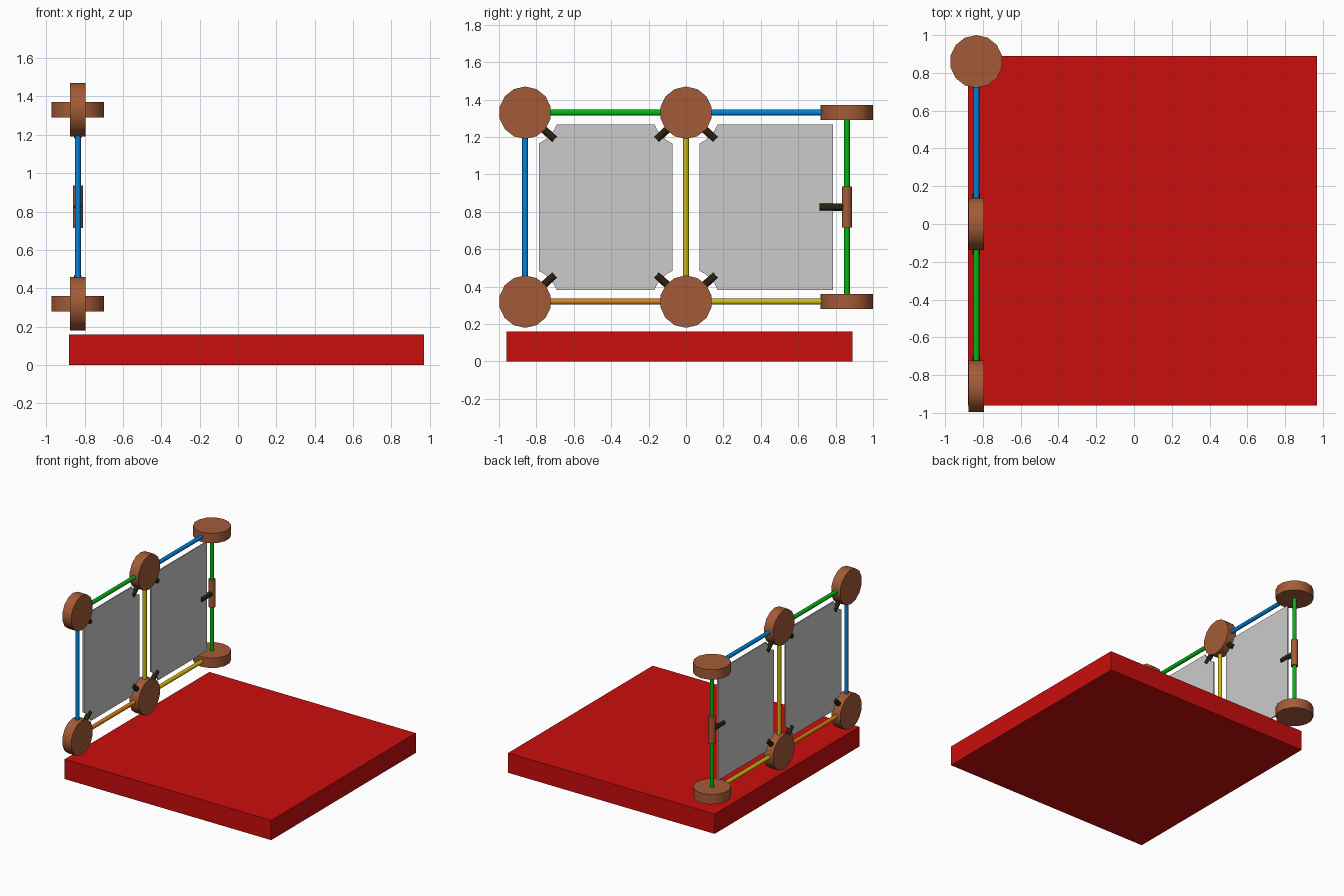
import bpy
import bmesh
from math import radians, pi, sin, cos, sqrt, atan2
from mathutils import Vector

cube = bpy.data.objects.get("Cube")
if cube:
    bpy.data.objects.remove(cube, do_unlink=True)


def material(name, r, g, b):
    m = bpy.data.materials.new(name)
    m.use_nodes = True
    m.diffuse_color = (r, g, b, 1)
    m.node_tree.nodes["Principled BSDF"].inputs["Base Color"].default_value = (r, g, b, 1)
    return m


red = material("red", 0.59, 0.004, 0.004)
brown = material("wood brown", 0.37, 0.105, 0.038)
gray = material("panel gray", 0.6, 0.6, 0.6)
blue = material("blue", 0.0, 0.22, 0.7)
green = material("green", 0.0, 0.47, 0.005)
yellow = material("yellow", 0.62, 0.5, 0.005)
orange = material("orange", 0.7, 0.22, 0.007)
dark = material("dark clip", 0.019, 0.016, 0.005)

X = -0.835               # plane of the frame
LOW, HIGH = 0.32, 1.33   # hub heights
SPAN = 0.86              # distance between hubs
HUB_R, HUB_T = 0.14, 0.08
MID = (LOW + HIGH) / 2


def cylinder(name, start, end, radius, sides, mat):
    """Closed cylinder between two points."""
    start, end = Vector(start), Vector(end)
    axis = end - start
    bpy.ops.mesh.primitive_cylinder_add(vertices=sides, radius=radius, depth=axis.length,
                                        location=(start + end) / 2)
    ob = bpy.context.object
    ob.name = name
    ob.rotation_euler = axis.to_track_quat('Z', 'Y').to_euler()
    ob.data.materials.append(mat)
    bpy.ops.object.shade_smooth_by_angle(angle=radians(50))
    return ob


# Base slab
bpy.ops.mesh.primitive_cube_add(size=1, location=(0.045, -0.035, 0.08))
base = bpy.context.object
base.name = "base"
base.scale = (1.85, 1.85, 0.16)
base.data.materials.append(red)

# Hubs: upright discs on the first two posts, flat discs on the last one
for level, z in (("lower", LOW), ("upper", HIGH)):
    for place, y in (("front", -SPAN), ("middle", 0)):
        cylinder(f"{level}_{place}_hub", (X - HUB_T / 2, y, z), (X + HUB_T / 2, y, z),
                 HUB_R, 14, brown)
    cylinder(f"{level}_back_hub", (X, SPAN, z - HUB_T / 2), (X, SPAN, z + HUB_T / 2),
             HUB_R, 14, brown)

# Rods
inset = HUB_R - 0.02
for name, y0, y1, z, mat in (("lower_front_rod", -SPAN, 0, LOW, orange),
                             ("upper_front_rod", -SPAN, 0, HIGH, green),
                             ("lower_back_rod", 0, SPAN, LOW, yellow),
                             ("upper_back_rod", 0, SPAN, HIGH, blue)):
    cylinder(name, (X, y0 + inset, z), (X, y1 - inset, z), 0.016, 12, mat)
for name, y, gap, mat in (("front_post", -SPAN, inset, blue),
                          ("middle_post", 0, inset, yellow),
                          ("back_post", SPAN, HUB_T / 2, green)):
    cylinder(name, (X, y, LOW + gap), (X, y, HIGH - gap), 0.016, 12, mat)

# Sleeve and its clip on the back post
cylinder("back_sleeve", (X, SPAN, MID - 0.11), (X, SPAN, MID + 0.11), 0.027, 14, brown)
cylinder("sleeve_clip", (X, SPAN - 0.02, MID), (X, SPAN - 0.145, MID), 0.02, 10, dark)

# Clips reaching from the upright hubs to the panel corners
for place, y, sides in (("front", -SPAN, (1,)), ("middle", 0, (-1, 1))):
    for level, z, up in (("lower", LOW, 1), ("upper", HIGH, -1)):
        for s in sides:
            d = Vector((0, s * cos(radians(42)), up * sin(radians(42))))
            hub = Vector((X, y, z))
            cylinder(f"{level}_{place}_clip", hub + d * 0.12, hub + d * 0.212, 0.02, 10, dark)


def panel(name, y_start, notch_back):
    """Thin plate whose corners are cut by an arc around each upright hub."""
    half_w, half_h = 0.357, 0.442
    centre_y, thick, cut = y_start + SPAN / 2, 0.01, 0.18
    dy, dz = SPAN / 2 - half_w, (HIGH - LOW) / 2 - half_h
    a0, a1 = atan2(dz, sqrt(cut**2 - dz**2)), atan2(sqrt(cut**2 - dy**2), dy)
    arc = [a0 + (a1 - a0) * i / 4 for i in range(5)]
    outline = []
    for sy, sz in ((-1, -1), (1, -1), (1, 1), (-1, 1)):
        if sy > 0 and not notch_back:
            outline.append((sy * half_w, sz * half_h))
            continue
        angles = arc if sy * sz < 0 else arc[::-1]
        outline += [(sy * (SPAN / 2 - cut * cos(a)),
                     sz * ((HIGH - LOW) / 2 - cut * sin(a))) for a in angles]
    bm = bmesh.new()
    face = bm.faces.new([bm.verts.new((-thick / 2, y, z)) for y, z in outline])
    ext = bmesh.ops.extrude_face_region(bm, geom=[face], use_keep_orig=True)
    moved = [v for v in ext["geom"] if isinstance(v, bmesh.types.BMVert)]
    bmesh.ops.translate(bm, verts=moved, vec=(thick, 0, 0))
    bmesh.ops.recalc_face_normals(bm, faces=bm.faces)
    mesh = bpy.data.meshes.new(name)
    bm.to_mesh(mesh)
    bm.free()
    mesh.materials.append(gray)
    ob = bpy.data.objects.new(name, mesh)
    ob.location = (X, centre_y, MID)
    bpy.context.collection.objects.link(ob)


panel("front_panel", -SPAN, True)
panel("back_panel", 0, False)
